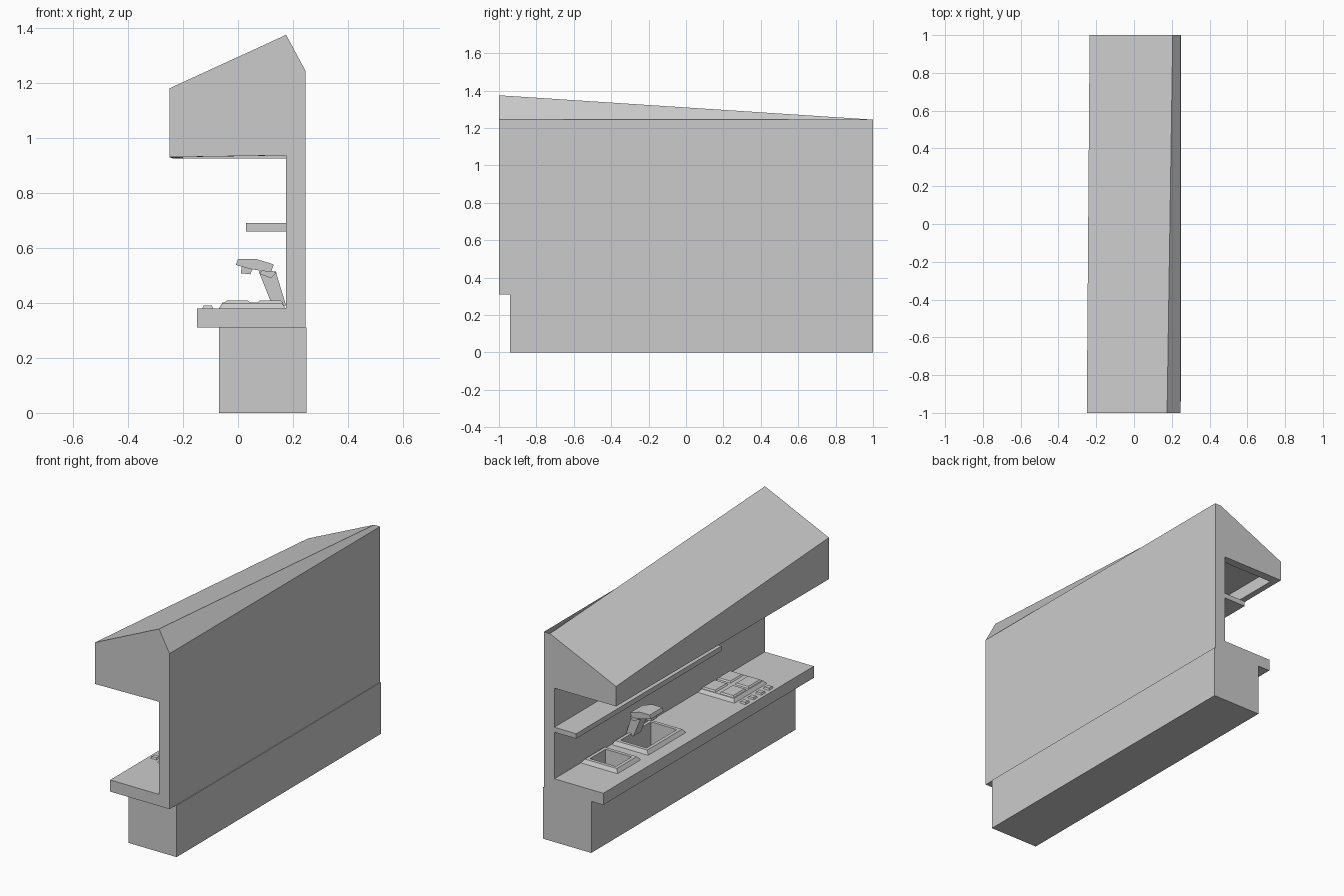
import bpy, bmesh

if "Cube" in bpy.data.objects:
    bpy.data.objects.remove(bpy.data.objects["Cube"])


def loft(name, lower, upper):
    """Closed solid between two matching loops of 3D points."""
    bm = bmesh.new()
    a = [bm.verts.new(p) for p in lower]
    b = [bm.verts.new(p) for p in upper]
    n = len(a)
    bm.faces.new(a)
    bm.faces.new(b[::-1])
    for i in range(n):
        j = (i + 1) % n
        bm.faces.new((a[i], b[i], b[j], a[j]))
    bmesh.ops.recalc_face_normals(bm, faces=bm.faces)
    me = bpy.data.meshes.new(name)
    bm.to_mesh(me)
    bm.free()
    ob = bpy.data.objects.new(name, me)
    bpy.context.collection.objects.link(ob)
    return ob


def prism(name, profile, y0, y1, back=None):
    """XZ profile run along y, optionally changing to another profile."""
    back = back or profile
    return loft(name, [(x, y0, z) for x, z in profile], [(x, y1, z) for x, z in back])


def block(name, x0, x1, y0, y1, z0, z1, inset=0.0):
    """Box whose top can be drawn in by inset."""
    i = inset
    return loft(name,
                [(x0, y0, z0), (x1, y0, z0), (x1, y1, z0), (x0, y1, z0)],
                [(x0 + i, y0 + i, z1), (x1 - i, y0 + i, z1),
                 (x1 - i, y1 - i, z1), (x0 + i, y1 - i, z1)])


def cut(cutter, *targets):
    cutter.hide_render = True
    for ob in targets:
        mod = ob.modifiers.new("cut", 'BOOLEAN')
        mod.operation = 'DIFFERENCE'
        mod.solver = 'EXACT'
        mod.object = cutter
        bpy.context.view_layer.objects.active = ob
        bpy.ops.object.modifier_apply(modifier=mod.name)
    bpy.data.objects.remove(cutter)


# Plinth, worktop with back wall, shelf
base = block("base_cabinet", -0.07, 0.25, -0.94, 1, 0, 0.31)
counter = prism("worktop_and_wall",
                [(-0.15, 0.31), (0.245, 0.31), (0.245, 0.94),
                 (0.175, 0.94), (0.175, 0.38), (-0.15, 0.38)], -1, 1)
block("shelf", 0.03, 0.176, -0.38, 1, 0.66, 0.69)

# Overhead canopy tapering towards the back, hollow underneath
hood = prism("canopy",
             [(-0.25, 0.93), (0.245, 0.938), (0.245, 1.245), (0.175, 1.375), (-0.25, 1.18)],
             -1, 1,
             [(-0.235, 0.925), (0.245, 0.925), (0.245, 1.245), (0.205, 1.245), (-0.235, 1.045)])
cut(block("canopy_recess", -0.2, 0.175, -0.94, 0.95, 0.9, 1.0), hood)

# Two sinks with raised bevelled rims
for i, (y0, y1) in enumerate([(0.1, 0.46), (0.53, 0.75)]):
    rim = block(f"sink_rim_{i + 1}", -0.07, 0.174, y0, y1, 0.379, 0.402, 0.015)
    basin = block(f"basin_cutter_{i + 1}", -0.025, 0.13, y0 + 0.045, y1 - 0.045,
                  0.25, 0.42, -0.01)
    cut(basin, rim, counter, base)

# Tap over the large sink
prism("tap_arm", [(0.125, 0.39), (0.175, 0.39), (0.137, 0.515), (0.075, 0.515)], 0.25, 0.32)
prism("tap_head", [(-0.008, 0.538), (0.0, 0.56), (0.065, 0.56),
                   (0.13, 0.54), (0.12, 0.512), (0.05, 0.522)], 0.225, 0.345)
prism("tap_nozzle", [(0.01, 0.508), (0.045, 0.504), (0.055, 0.53), (0.015, 0.54)], 0.26, 0.31)
prism("tap_lever", [(0.08, 0.505), (0.12, 0.49), (0.14, 0.51), (0.09, 0.53)], 0.235, 0.335)

# Hob with four plates and a row of knobs
block("hob", -0.07, 0.174, -0.67, -0.36, 0.379, 0.4, 0.015)
for i, x in enumerate((-0.05, 0.07)):
    for j, y in enumerate((-0.65, -0.505)):
        block(f"hob_plate_{i}_{j}", x, x + 0.095, y, y + 0.125, 0.399, 0.408, 0.008)
for i in range(4):
    y = -0.645 + i * 0.075
    block(f"knob_{i + 1}", -0.13, -0.09, y, y + 0.04, 0.379, 0.39, 0.005)
